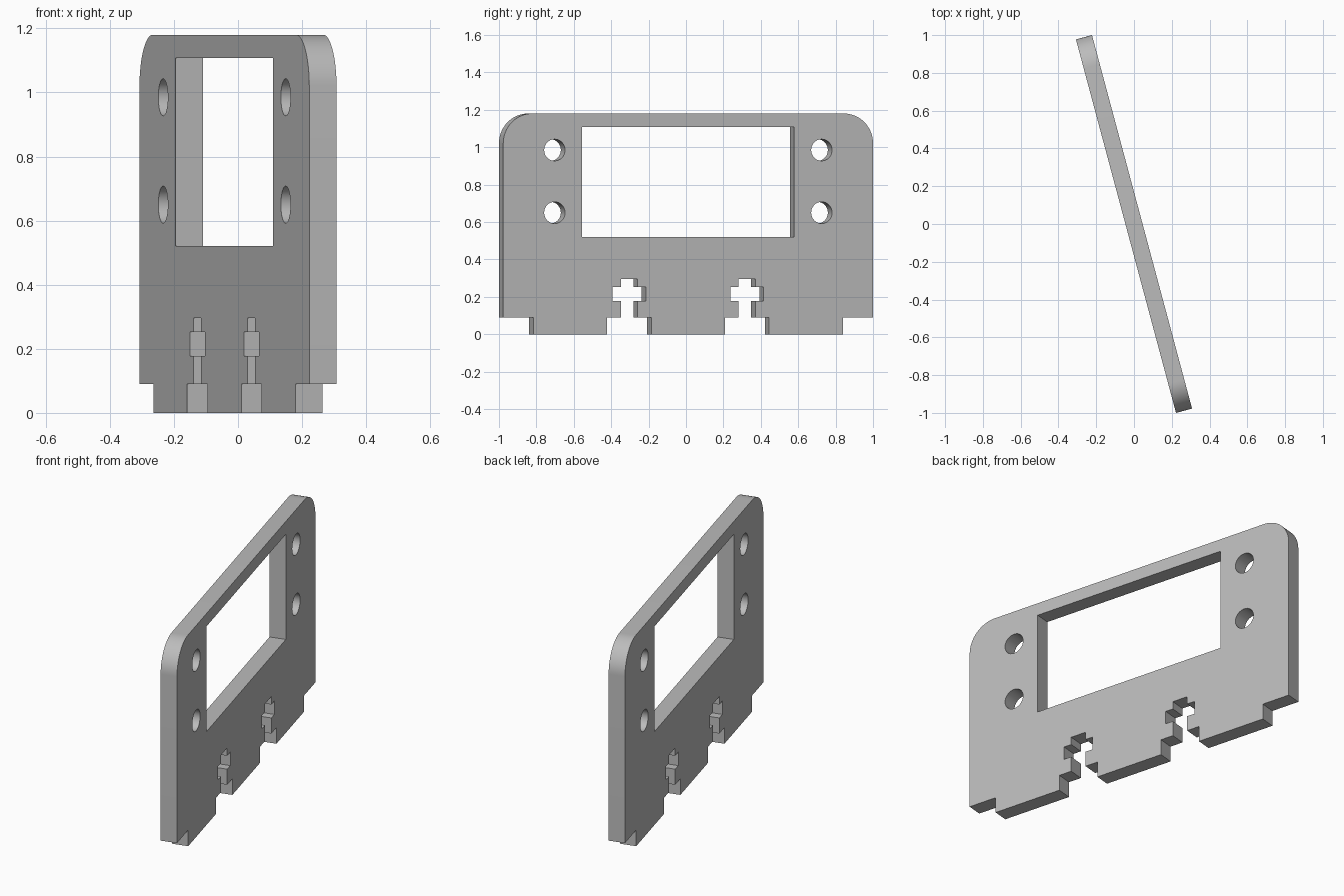
import bpy, bmesh, math
from mathutils import Matrix

cube = bpy.data.objects.get("Cube")
if cube:
    bpy.data.objects.remove(cube, do_unlink=True)

THICK, HALF, TOP, RADIUS = 0.088, 1.0235, 1.18, 0.16
STEP = 0.09          # height of the feet
SLOT = 0.326         # slot centre


def arc(cy, cz, r, start, end, n):
    angles = [math.radians(start + (end - start) * i / n) for i in range(n + 1)]
    return [(cy + r * math.cos(a), cz + r * math.sin(a)) for a in angles]


def slot_side(sign):
    """One side of a cross-shaped slot, from bottom to top."""
    steps = [(0.122, 0), (0.122, STEP), (0.046, STEP), (0.046, 0.177),
             (0.0915, 0.177), (0.0915, 0.252), (0.046, 0.252), (0.046, 0.296)]
    return [(SLOT + sign * w, z) for w, z in steps]


# Outline: one half, then mirrored
half = slot_side(-1) + slot_side(1)[::-1]
half += [(0.857, 0), (0.857, STEP), (HALF, STEP)]
half += arc(HALF - RADIUS, TOP - RADIUS, RADIUS, 0, 90, 16)
outline = half + [(-y, z) for y, z in reversed(half)]

# Window and four screw holes
loops = [outline, [(-0.587, 0.521), (0.587, 0.521), (0.587, 1.108), (-0.587, 1.108)]]
for y in (-0.739, 0.739):
    for z in (0.65, 0.985):
        loops.append(arc(y, z, 0.058, 0, 360, 32)[:-1])

# Fill the profile and give it thickness
bm = bmesh.new()
edges = []
for loop in loops:
    verts = [bm.verts.new((-THICK / 2, y, z)) for y, z in loop]
    edges += [bm.edges.new((a, b)) for a, b in zip(verts, verts[1:] + verts[:1])]
bmesh.ops.triangle_fill(bm, use_beauty=True, edges=edges, normal=(-1, 0, 0))
ext = bmesh.ops.extrude_face_region(bm, geom=bm.faces[:])
bmesh.ops.translate(bm, vec=(THICK, 0, 0),
                    verts=[g for g in ext["geom"] if isinstance(g, bmesh.types.BMVert)])
bmesh.ops.recalc_face_normals(bm, faces=bm.faces[:])
bm.transform(Matrix.Rotation(math.radians(15), 4, "Z"))

mesh = bpy.data.meshes.new("mounting_plate")
bm.to_mesh(mesh)
bm.free()
plate = bpy.data.objects.new("mounting_plate", mesh)
bpy.context.collection.objects.link(plate)

# Plain grey
grey = bpy.data.materials.new("light_grey")
grey.use_nodes = True
color = (0.5, 0.5, 0.5, 1)
grey.diffuse_color = color
grey.node_tree.nodes["Principled BSDF"].inputs["Base Color"].default_value = color
mesh.materials.append(grey)

bpy.ops.object.select_all(action="DESELECT")
plate.select_set(True)
bpy.context.view_layer.objects.active = plate
bpy.ops.object.shade_smooth_by_angle(angle=math.radians(30))
